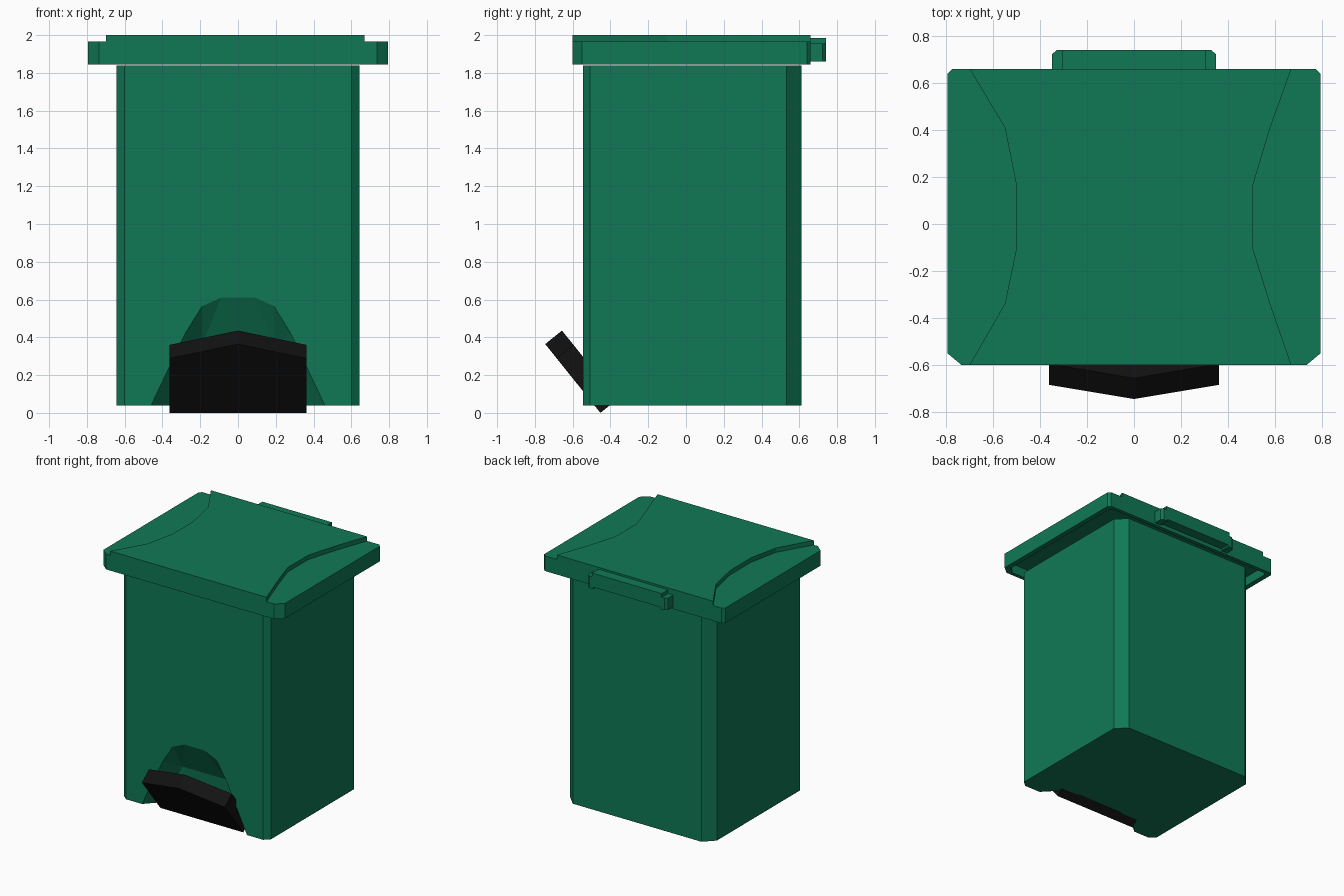
import bpy, bmesh
from mathutils import Vector

if "Cube" in bpy.data.objects:
    bpy.data.objects.remove(bpy.data.objects["Cube"])


def material(name, rgb):
    m = bpy.data.materials.new(name)
    m.diffuse_color = (*rgb, 1)
    m.use_nodes = True
    m.node_tree.nodes["Principled BSDF"].inputs["Base Color"].default_value = m.diffuse_color
    return m


GREEN = material("green_plastic", (0.005, 0.19, 0.09))
BLACK = material("black_plastic", (0.006, 0.006, 0.006))


def finish(name, bm, mat):
    bmesh.ops.recalc_face_normals(bm, faces=bm.faces)
    me = bpy.data.meshes.new(name)
    bm.to_mesh(me)
    bm.free()
    ob = bpy.data.objects.new(name, me)
    bpy.context.collection.objects.link(ob)
    if mat:
        me.materials.append(mat)
    return ob


def extrude(name, pts, vec, mat=GREEN):
    """Prism from a planar outline pushed along vec."""
    bm = bmesh.new()
    f = bm.faces.new([bm.verts.new(p) for p in pts])
    r = bmesh.ops.extrude_face_region(bm, geom=[f])
    verts = [v for v in r["geom"] if isinstance(v, bmesh.types.BMVert)]
    bmesh.ops.translate(bm, verts=verts, vec=vec)
    return finish(name, bm, mat)


def hull(name, pts):
    bm = bmesh.new()
    for p in pts:
        bm.verts.new(p)
    r = bmesh.ops.convex_hull(bm, input=bm.verts)
    junk = {v for v in r["geom_interior"] if isinstance(v, bmesh.types.BMVert)}
    bmesh.ops.delete(bm, geom=list(junk), context='VERTS')
    return finish(name, bm, None)


def chamfered(x, y0, y1, front, back, z):
    """Rectangle with cut corners; front/back are (dx, dy) cuts."""
    half = [(x - front[0], y0), (x, y0 + front[1]), (x, y1 - back[1]), (x - back[0], y1)]
    return [(a, b, z) for a, b in half] + [(-a, b, z) for a, b in reversed(half)]


def cut(ob, cutter):
    mod = ob.modifiers.new("cut", 'BOOLEAN')
    mod.operation = 'DIFFERENCE'
    mod.solver = 'EXACT'
    mod.object = cutter
    bpy.context.view_layer.objects.active = ob
    bpy.ops.object.modifier_apply(modifier=mod.name)
    bpy.data.objects.remove(cutter, do_unlink=True)


# Body with chamfered corners and a scooped pedal niche
body = extrude("bin_body", chamfered(0.643, -0.545, 0.612, (0.042, 0.037), (0.08, 0.08), 0.04), (0, 0, 1.80))
arch = [(0.46, 0.04), (0.28, 0.42), (0.19, 0.565), (0.09, 0.61)]
scoop = [(0.36, -0.44), (0.19, -0.39)]
pts = []
for s in (1, -1):
    for x, z in arch:
        pts += [(s * x, -0.545, z), (s * x, -0.65, z)]
    for x, y in scoop:
        pts += [(s * x, y, 0.04), (s * x, y, -0.05)]
    pts += [(s * 0.46, -0.545, -0.05), (s * 0.46, -0.65, -0.05), (s * 0.19, -0.42, 0.36)]
cut(body, hull("niche_cutter", pts))

# Lid: hollow rim plus the raised waisted panel
lid = extrude("lid_rim", chamfered(0.795, -0.60, 0.66, (0.06, 0.05), (0.02, 0.02), 1.845), (0, 0, 0.12))
cut(lid, extrude("lid_cutter", chamfered(0.755, -0.57, 0.63, (0.05, 0.04), (0.02, 0.02), 1.80), (0, 0, 0.12), None))
ys = [0.66, 0.41, 0.16, -0.10, -0.34, -0.60]
left = [-0.70, -0.55, -0.50, -0.50, -0.55, -0.70]
right = [0.67, 0.58, 0.505, 0.505, 0.58, 0.67]
outline = list(zip(left, ys)) + list(zip(right, ys))[::-1]
extrude("lid_raised_panel", [(x, y, 1.96) for x, y in outline], (0, 0, 0.04))

# Hinge bar with lower end blocks
extrude("hinge_bar", [(x, y, 1.875) for x, y in ((-0.305, 0.65), (0.305, 0.65), (0.305, 0.74), (-0.305, 0.74))],
        (0, 0, 0.11))
for side, s in (("left", -1), ("right", 1)):
    end = [(0.295, 0.65), (0.35, 0.65), (0.35, 0.722), (0.33, 0.74), (0.295, 0.74)]
    extrude("hinge_end_" + side, [(s * x, y, 1.86) for x, y in end], (0, 0, 0.095))

# Foot pedal: tilted slab with a pointed outer edge
up = Vector((0, -0.626, 0.78))
origin = Vector((0, -0.453, 0.0))
pedal = [(-0.363, 0), (0.363, 0), (0.363, 0.37), (0, 0.467), (-0.363, 0.37)]
extrude("foot_pedal", [origin + Vector((x, 0, 0)) + up * u for x, u in pedal],
        Vector((0, 0.78, 0.626)) * 0.114, BLACK)
